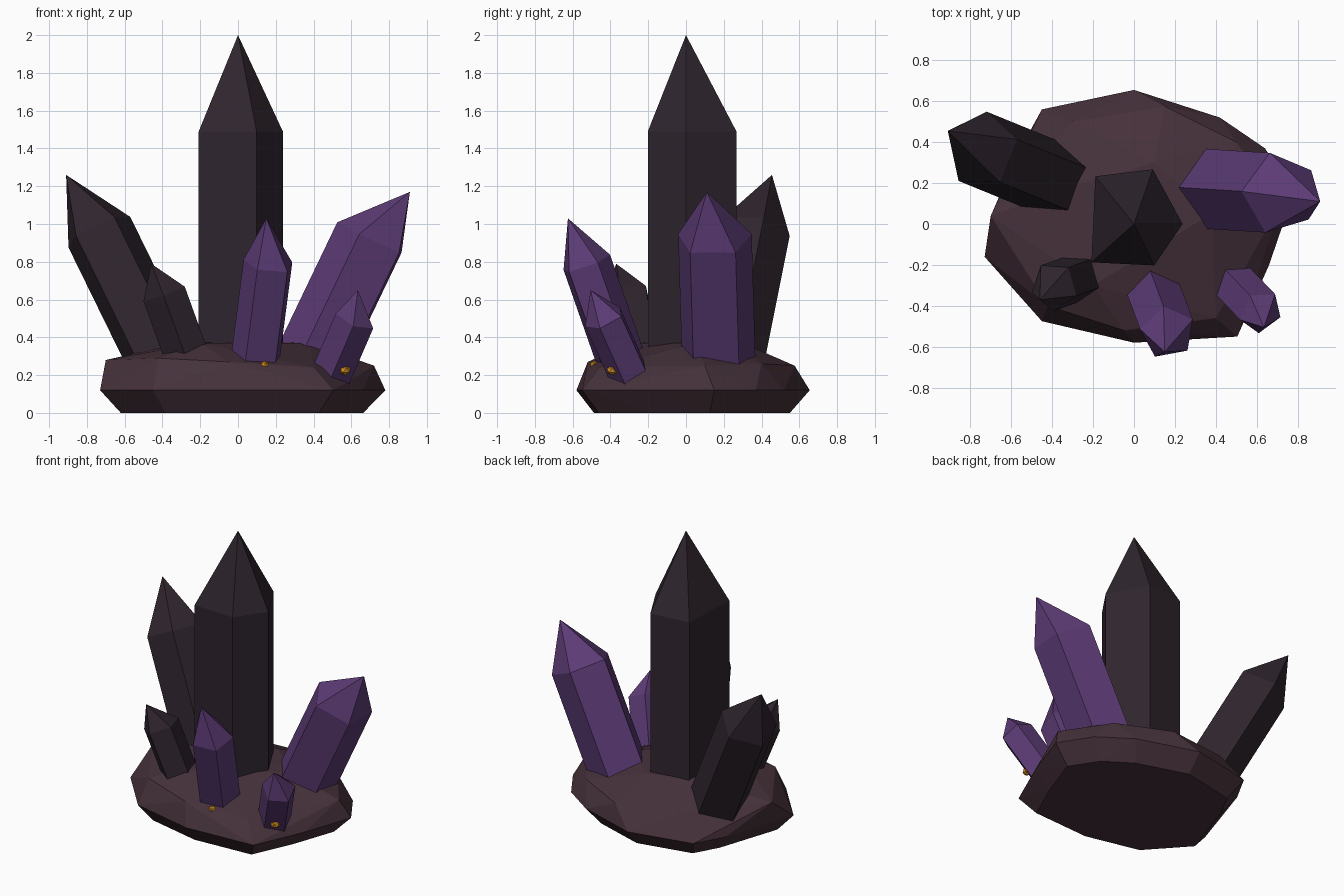
import bpy, bmesh, math
from mathutils import Vector, Matrix

cube = bpy.data.objects.get("Cube")
if cube:
    bpy.data.objects.remove(cube, do_unlink=True)


def material(name, rgb):
    mat = bpy.data.materials.new(name)
    mat.use_nodes = True
    mat.diffuse_color = (*rgb, 1)
    mat.node_tree.nodes["Principled BSDF"].inputs["Base Color"].default_value = (*rgb, 1)
    return mat


ROCK = material("brown_rock", (.061, .031, .043))
DARK = material("dark_crystal", (.028, .018, .027))
PURPLE = material("purple_crystal", (.107, .044, .178))
GOLD = material("gold_ore", (.65, .27, .015))


def finish(name, bm, mat):
    bmesh.ops.recalc_face_normals(bm, faces=bm.faces[:])
    mesh = bpy.data.meshes.new(name)
    bm.to_mesh(mesh)
    bm.free()
    mesh.materials.append(mat)
    obj = bpy.data.objects.new(name, mesh)
    bpy.context.collection.objects.link(obj)
    return obj


def crystal(name, mat, shoulder, axis, tip, length, radius, first, corners=None):
    """Five-sided prism below the shoulder ring, closed by a pyramid to the tip."""
    centre, axis = Vector(shoulder), Vector(axis).normalized()
    u = Vector(first)
    u = (u - axis * u.dot(axis)).normalized()
    v = axis.cross(u)
    corners = corners or [(72 * i, 1) for i in range(5)]
    bm = bmesh.new()
    ring, base = [], []
    for angle, scale in corners:
        a = math.radians(angle)
        p = centre + (u * math.cos(a) + v * math.sin(a)) * radius * scale
        ring.append(bm.verts.new(p))
        base.append(bm.verts.new(p - axis * length))
    top = bm.verts.new(tip)
    bm.faces.new(base)
    for i in range(5):
        j = (i + 1) % 5
        bm.faces.new((base[i], base[j], ring[j], ring[i]))
        bm.faces.new((ring[i], ring[j], top))
    return finish(name, bm, mat)


# Faceted rock base: the hull of a belt, a shrunken foot and an upper rim
belt = [(.78, .15), (.64, .37), (.42, .52), (0, .655), (-.45, .56), (-.56, .36),
        (-.73, -.16), (-.45, -.475), (0, -.58), (.505, -.55), (.66, -.2)]
rim = [(.72, .1, .25), (.5, .4, .26), (.15, .575, .25), (-.3, .5, .27),
       (-.7, .04, .28), (-.42, -.4, .29), (-.05, -.52, .27), (.4, -.46, .24),
       (-.2, -.3, .37), (.38, .05, .37), (.1, .3, .37), (-.25, .2, .38)]
bm = bmesh.new()
for x, y in belt:
    bm.verts.new((x, y, .12))
    bm.verts.new((x * .85, y * .84, 0))
for p in rim:
    bm.verts.new(p)
hull = bmesh.ops.convex_hull(bm, input=bm.verts[:])
spare = {g for g in hull["geom_interior"] + hull["geom_unused"]
         if isinstance(g, bmesh.types.BMVert)}
bmesh.ops.delete(bm, geom=list(spare), context='VERTS')
finish("rock_base", bm, ROCK)

# Crystals
crystal("main_crystal", DARK, (0, 0, 1.49), (0, 0, 1), (0, 0, 2), 1.3, .25, (1, 0, 0),
        [(0, .95), (71, 1.13), (129, 1.2), (222, 1.12), (296, .9)])
crystal("back_right_crystal", DARK, (-.74, .36, .965), (-.49, .2, 1),
        (-.91, .455, 1.26), .85, .192, (.18, .06, .09))
crystal("front_right_crystal", DARK, (-.39, -.305, .635), (-.36, -.13, 1),
        (-.46, -.37, .79), .45, .122, (.11, -.045, .03))
crystal("left_crystal", PURPLE, (.71, .15, .92), (.48, -.03, 1),
        (.91, .11, 1.17), .85, .205, (-.19, .01, .09))
crystal("front_crystal", PURPLE, (.165, -.53, .79), (.13, -.35, 1),
        (.15, -.625, 1.03), .63, .138, (-.02, .125, .05))
crystal("front_left_crystal", PURPLE, (.62, -.43, .5), (.43, -.45, 1),
        (.635, -.505, .65), .39, .112, (-.06, .09, .06))

# Gold ore nuggets at the feet of the front crystals
for name, place, size in (("front_nugget", (.14, -.485, .255), .026),
                          ("left_nugget", (.565, -.39, .225), .034)):
    bm = bmesh.new()
    bmesh.ops.create_icosphere(bm, subdivisions=1, radius=size,
                               matrix=Matrix.Translation(place) @ Matrix.Diagonal((1, 1, .8, 1)))
    finish(name, bm, GOLD)
